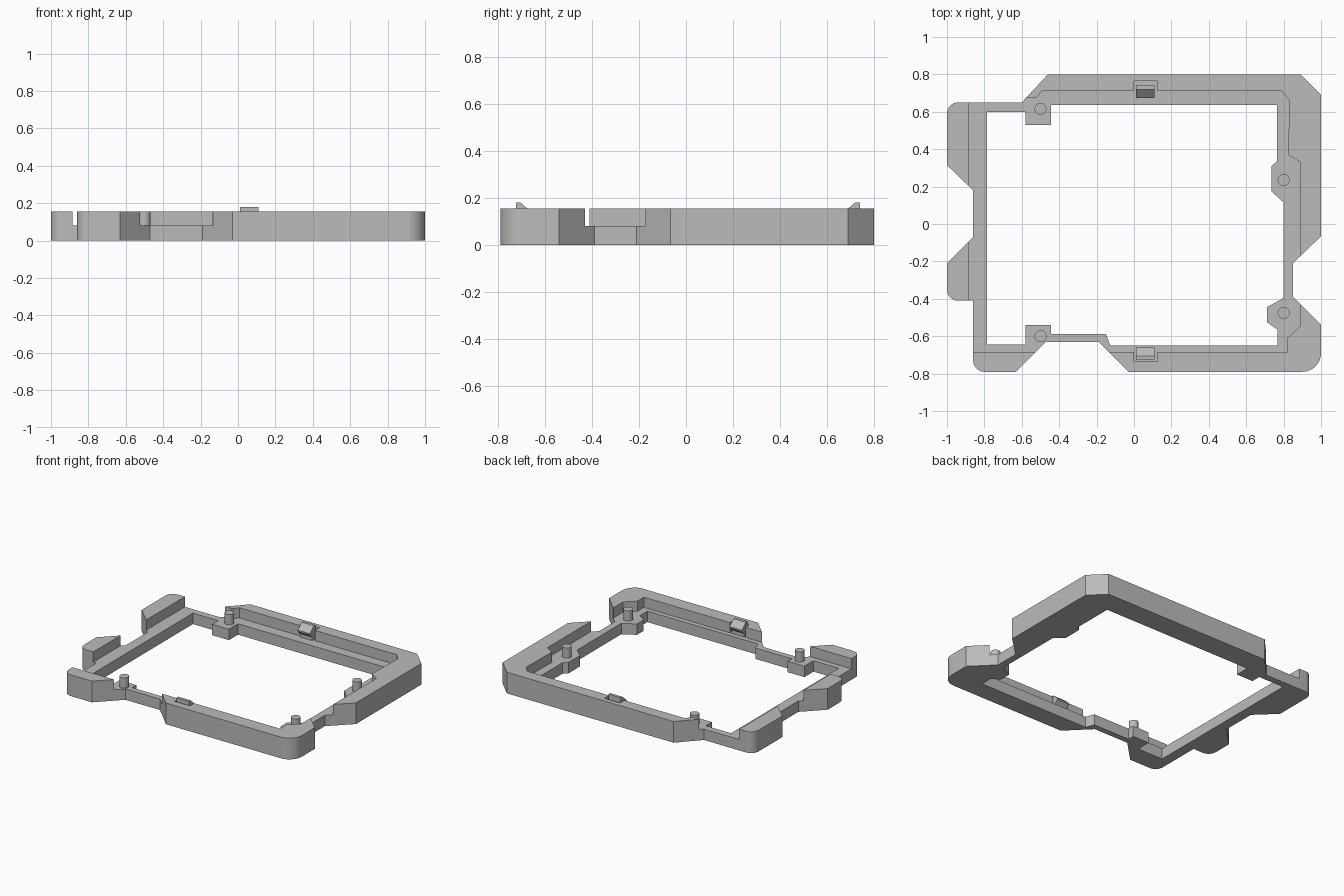
import bpy
import bmesh
import math
from mathutils import Matrix, Vector

LEDGE_TOP = 0.08
WALL_TOP = 0.155

default_cube = bpy.data.objects.get("Cube")
if default_cube:
    bpy.data.objects.remove(default_cube, do_unlink=True)

# Single plastic colour
grey = bpy.data.materials.new("plain grey")
grey.use_nodes = True
grey.diffuse_color = (0.5, 0.5, 0.5, 1)
grey.node_tree.nodes["Principled BSDF"].inputs["Base Color"].default_value = grey.diffuse_color


def rounded(points, steps=8):
    """Replace each right-angled corner that carries a radius with an arc."""
    result = []
    for i, point in enumerate(points):
        corner = Vector(point[:2])
        if len(point) == 2:
            result.append(corner)
            continue
        radius = point[2]
        before = (Vector(points[i - 1][:2]) - corner).normalized() * radius
        after = (Vector(points[(i + 1) % len(points)][:2]) - corner).normalized() * radius
        for step in range(steps + 1):
            angle = math.pi / 2 * step / steps
            result.append(corner + before * (1 - math.sin(angle)) + after * (1 - math.cos(angle)))
    return result


def prism(name, loops, bottom, top, transform=None):
    """Extrude an outline, with optional holes, between two heights."""
    bm = bmesh.new()
    for loop in loops:
        verts = [bm.verts.new((p[0], p[1], bottom)) for p in rounded(loop)]
        for i, vert in enumerate(verts):
            bm.edges.new((verts[i - 1], vert))
    bmesh.ops.triangle_fill(bm, edges=bm.edges[:], use_beauty=True, use_dissolve=False)
    extruded = bmesh.ops.extrude_face_region(bm, geom=bm.faces[:], use_keep_orig=True)
    raised = [g for g in extruded["geom"] if isinstance(g, bmesh.types.BMVert)]
    bmesh.ops.translate(bm, verts=raised, vec=(0, 0, top - bottom))
    if transform:
        bm.transform(transform)
    bmesh.ops.recalc_face_normals(bm, faces=bm.faces[:])
    mesh = bpy.data.meshes.new(name)
    bm.to_mesh(mesh)
    bm.free()
    mesh.materials.append(grey)
    obj = bpy.data.objects.new(name, mesh)
    bpy.context.collection.objects.link(obj)
    bpy.ops.object.select_all(action="DESELECT")
    obj.select_set(True)
    bpy.context.view_layer.objects.active = obj
    bpy.ops.object.shade_smooth_by_angle(angle=math.radians(25))
    return obj


# Outer outline, counter-clockwise from the back corner of the -x side
outer = [
    (-1, .65, .06), (-1, .315), (-.86, .18), (-.86, -.07), (-1, -.21), (-1, -.41, .06),
    (-.86, -.41), (-.86, -.79, .06), (-.63, -.79), (-.47, -.63), (-.19, -.63),
    (-.03, -.79), (1, -.79, .1), (1, -.54), (.85, -.39), (.85, -.21), (1, -.065),
    (1, .69), (.89, .8), (-.46, .8), (-.6, .65),
]

# Opening, with the bosses under the pins reaching into it
opening = [
    (-.785, .6), (-.58, .6), (-.58, .53), (-.445, .53), (-.445, .635), (.765, .635),
    (.765, .335), (.735, .31), (.735, .175), (.8, .115), (.8, -.395), (.71, -.445),
    (.71, -.525), (.768, -.565), (.768, -.65), (-.127, -.65), (-.15, -.588),
    (-.445, -.588), (-.445, -.54), (-.58, -.54), (-.58, -.645), (-.785, -.645),
]
prism("base_ledge", [outer, opening], 0, LEDGE_TOP)

# Raised walls: a run of the outer outline closed by an inner edge
walls = {
    "back_and_side_wall": outer[16:20] + [
        (-.577, .675), (-.52, .675), (-.49, .715), (0, .715), (0, .765), (.125, .765),
        (.125, .71), (.79, .71), (.83, .66), (.825, .37), (.89, .33), (.89, -.172)],
    "front_wall": outer[11:14] + [
        (.89, -.43), (.89, -.545), (.82, -.61), (.82, -.685), (.125, -.685),
        (.125, -.735), (0, -.735), (0, -.685), (-.135, -.685)],
    "front_corner_wall": outer[7:9] + [(-.525, -.685), (-.86, -.685)],
    "rear_side_tab": outer[0:2] + [(-.885, .204), (-.885, .65)],
    "front_side_tab": outer[4:6] + [(-.885, -.41), (-.885, -.095)],
}
for name, outline in walls.items():
    prism(name, [outline], LEDGE_TOP, WALL_TOP)

# Locating pins
for name, x, y in (("back_right", -.5, .615), ("front_right", -.5, -.6),
                   ("back_left", .8, .235), ("front_left", .8, -.475)):
    circle = [(x + .032 * math.cos(a), y + .032 * math.sin(a))
              for a in (math.tau * i / 24 for i in range(24))]
    prism(name + "_pin", [circle], LEDGE_TOP, WALL_TOP)

# Snap latches: side profile in (y, z), extruded along x
latch = [(.74, LEDGE_TOP), (.74, .18), (.72, .18), (.675, .14), (.675, .13),
         (.7, .105), (.7, LEDGE_TOP)]
to_side = Matrix(((0, 0, 1, 0), (1, 0, 0, 0), (0, 1, 0, 0), (0, 0, 0, 1)))
prism("back_latch", [latch], .01, .11, to_side)
front_latch = [(.015 - y, z) for y, z in latch]
prism("front_latch", [front_latch], .01, .11, to_side)
